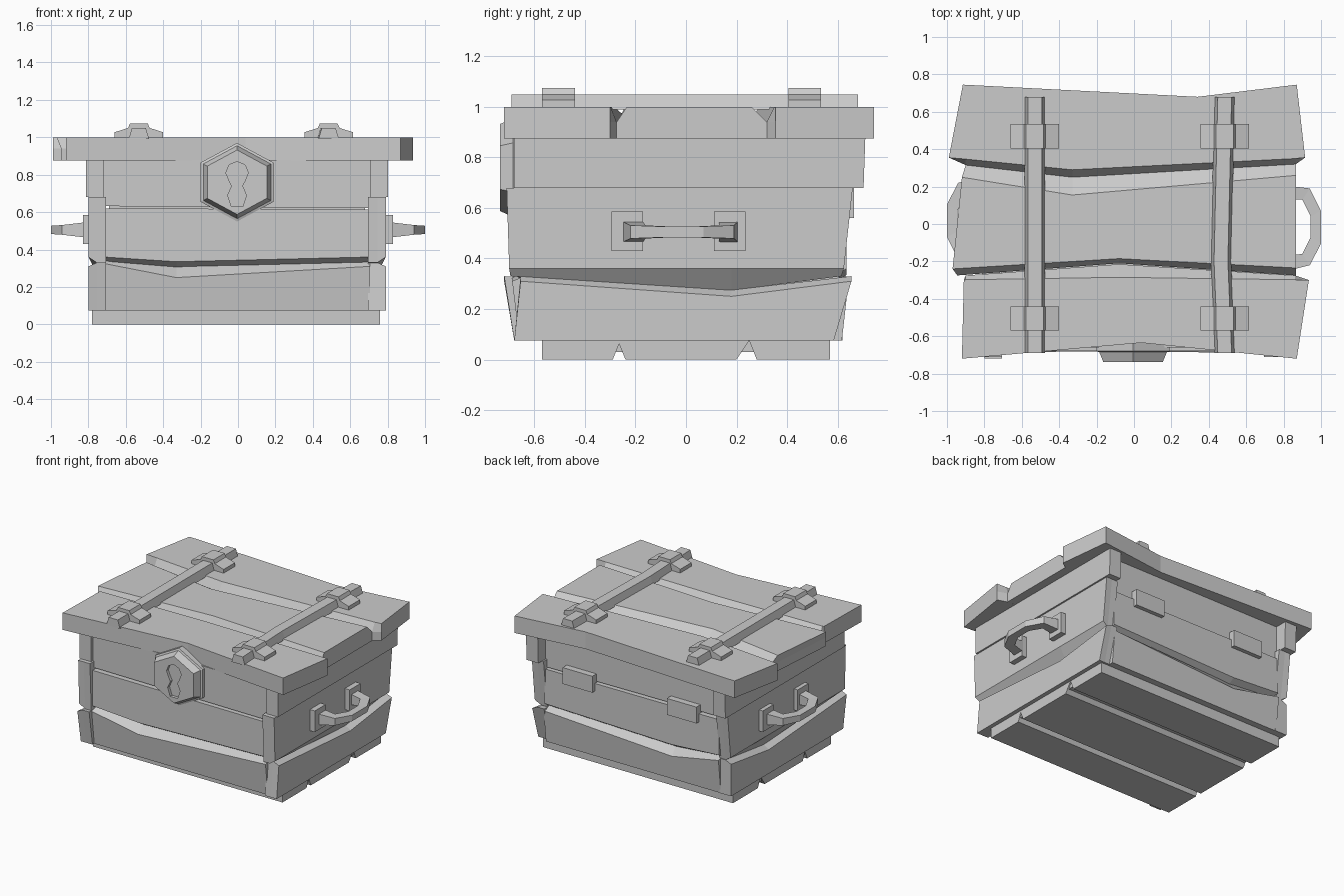
import bpy, bmesh, math

if "Cube" in bpy.data.objects:
    bpy.data.objects.remove(bpy.data.objects["Cube"])

grey = bpy.data.materials.new("plain_grey")
grey.diffuse_color = (0.6, 0.6, 0.6, 1)
grey.use_nodes = True
grey.node_tree.nodes["Principled BSDF"].inputs["Base Color"].default_value = grey.diffuse_color


def loft(name, rings):
    """Solid through a list of matching closed rings of 3D points."""
    bm = bmesh.new()
    vs = [[bm.verts.new(p) for p in r] for r in rings]
    n = len(rings[0])
    bm.faces.new(vs[0])
    bm.faces.new(vs[-1])
    for a, b in zip(vs, vs[1:]):
        for i in range(n):
            j = (i + 1) % n
            bm.faces.new((a[i], a[j], b[j], b[i]))
    bmesh.ops.recalc_face_normals(bm, faces=bm.faces)
    me = bpy.data.meshes.new(name)
    bm.to_mesh(me)
    bm.free()
    me.materials.append(grey)
    ob = bpy.data.objects.new(name, me)
    bpy.context.collection.objects.link(ob)
    return ob


def box(name, x0, x1, y0, y1, z0, z1):
    return loft(name, [[(x0, y0, z), (x1, y0, z), (x1, y1, z), (x0, y1, z)] for z in (z0, z1)])


def slab(name, *levels):
    return loft(name, [[(x, y, z) for x, y in pts] for z, pts in levels])


# Inner body and floor planks
box("body_core", -0.69, 0.68, -0.6, 0.56, 0.077, 0.88)
box("floor_core", -0.77, 0.75, -0.56, 0.56, 0.03, 0.075)
for i, (a, b, c, d) in enumerate([(-.57, -.29, -.57, -.26), (-.24, .2, -.27, .25), (.28, .57, .25, .57)]):
    slab(f"floor_plank_{i}", (0, [(-.78, a), (.76, a), (.76, b), (-.78, b)]),
         (.075, [(-.78, c), (.76, c), (.76, d), (-.78, d)]))

# Side planks: thick boards whose ends show at the front and back
for s, side in ((1, "right"), (-1, "left")):
    def side_plank(name, outer, inner, x=.795):
        loft(f"{side}_{name}", [[(s * px - 0.005, y, z) for y, z in pts]
                                for px, pts in ((x, outer), (x - .045, inner), (x - .095, inner))])
    f, b0, b1 = (-.655, .585, .655) if s > 0 else (-.72, .62, .62)
    side_plank("lower_plank",
               [(-.68, .075), (b0, .075), (b1, .31), (.18, .25), (f, .31)],
               [(-.68, .075), (b0, .075), (b1, .33), (.18, .275), (f, .33)])
    side_plank("middle_plank",
               [(-.70, .36), (.18, .36), (.625, .36), (.66, .68), (-.71, .68)],
               [(-.695, .33), (.18, .273), (.615, .33), (.66, .68), (-.71, .68)])
    up = [(-.68, .68), (.703, .68), (.71, .88), (-.68, .88)]
    side_plank("upper_plank", up, up, .807)

    # Carrying handle with two mounting plates
    outer = [(.82, .205), (.94, .19), (1, .07), (1, -.105), (.94, -.22), (.82, -.25)]
    inner = [(.82, .13), (.90, .13), (.945, .04), (.945, -.07), (.90, -.16), (.82, -.17)]
    rings = []
    for (ox, oy), (ix, iy), h in zip(outer, inner, (.04, .026, .022, .022, .026, .04)):
        rings.append([(s * ox, s * oy, .505 - h), (s * ox, s * oy, .505 + h),
                      (s * ix, s * iy, .505 + h), (s * ix, s * iy, .505 - h)])
    loft(f"{side}_handle", rings)
    for k, (a, b) in enumerate(((-.295, -.17), (.11, .235))):
        box(f"{side}_handle_plate_{k}", s * .77, s * .83, s * a, s * b, .43, .585)

# Front and back planks with bevelled, crooked edges
for s, side, k in ((-1, "front", 1), (1, "back", .935)):
    def wall_plank(name, outer, inner, y_low, y_high):
        z0, z1 = min(z for _, z in outer), max(z for _, z in outer)
        face = [(x, s * k * (y_low + (y_high - y_low) * (z - z0) / (z1 - z0)), z) for x, z in outer]
        loft(f"{side}_{name}", [face] + [[(x, s * y, z) for x, z in inner] for y in (k * .63, .5)])
    wall_plank("lower_plank",
               [(-.715, .075), (.705, .075), (.705, .31), (-.33, .25), (-.715, .325)],
               [(-.715, .075), (.705, .075), (.705, .335), (-.33, .31), (-.715, .345)], .66, .69)
    wall_plank("middle_plank",
               [(-.715, .36), (-.33, .335), (.705, .36), (.705, .615), (-.715, .62)],
               [(-.715, .335), (-.33, .305), (.705, .33), (.705, .615), (-.715, .62)], .68, .68)
    up = [(-.72, .632), (.715, .622), (.715, .88), (-.72, .88)]
    wall_plank("upper_plank", up, up, .66, .66)

# Hinge plates on the back
for x in (-.43, .415):
    box("hinge_plate", x - .12, x + .12, .56, .665, .56, .68)

# Lid planks: upright uneven outlines with V grooves cut between their top edges
front = [(-.92, -.72), (.04, -.635), (.87, -.72), (.935, -.30)]
low = front + [(.86, -.275), (-.08, -.215), (-.90, -.275), (-.91, -.30)]
top = front + [(.86, -.298), (-.08, -.285), (-.90, -.298), (-.91, -.30)]
slab("lid_front_plank", (.875, low), (.94, low), (1, top))
low = [(-.945, -.275), (-.08, -.21), (.865, -.275), (.865, .32), (-.33, .25), (-.90, .315)]
top = [(-.97, -.24), (-.08, -.185), (.865, -.235), (.865, .26), (-.33, .155), (-.92, .25)]
slab("lid_middle_plank", (.875, low), (.94, low), (1, top))
back = [(-.99, .355), (-.915, .745), (.34, .68), (.87, .745), (.915, .355)]
low = back + [(.865, .32), (-.33, .25), (-.90, .315)]
top = back + [(.865, .35), (-.33, .29), (-.90, .347)]
slab("lid_back_plank", (.875, low), (.94, low), (1, top))

# Lid straps and their brackets
for cx, bend in ((-.53, 0), (.485, -.02)):
    loft("lid_strap", [[(cx + dx + b, y, z) for dx, z in ((-.055, .99), (-.037, 1.05), (.037, 1.05), (.055, .99))]
                       for y, b in ((-.69, 0), (-.2, bend), (.68, 0))])
    prof = [(-.13, .99), (-.13, 1.027), (-.058, 1.05), (-.047, 1.075),
            (.047, 1.075), (.058, 1.05), (.13, 1.027), (.13, .99)]
    for y0, y1 in ((-.57, -.44), (.405, .535)):
        loft("strap_bracket", [[(cx + dx, y, z) for dx, z in prof] for y in (y0, y1)])

# Hexagonal lock with a sunken keyhole
hexa = lambda r, y: [(-.005 + 1.07 * r * math.cos(math.radians(30 + 60 * i)), y,
                      .76 + r * math.sin(math.radians(30 + 60 * i))) for i in range(6)]
lock = loft("lock", [hexa(.21, -.60), hexa(.21, -.68), hexa(.195, -.685), hexa(.172, -.737)])
key = [(.06 * math.cos(math.radians(a)), .81 + .06 * math.sin(math.radians(a))) for a in range(-45, 226, 45)]
key += [(-.028, .74), (-.05, .69), (-.03, .63), (.03, .63), (.05, .69), (.028, .74)]
cutter = loft("keyhole_cutter", [[(x - .005, y, z) for x, z in key] for y in (-.77, -.715)])
cutter.hide_render = True
cutter.hide_viewport = True
cut = lock.modifiers.new("keyhole", "BOOLEAN")
cut.operation, cut.solver, cut.object = "DIFFERENCE", "EXACT", cutter
